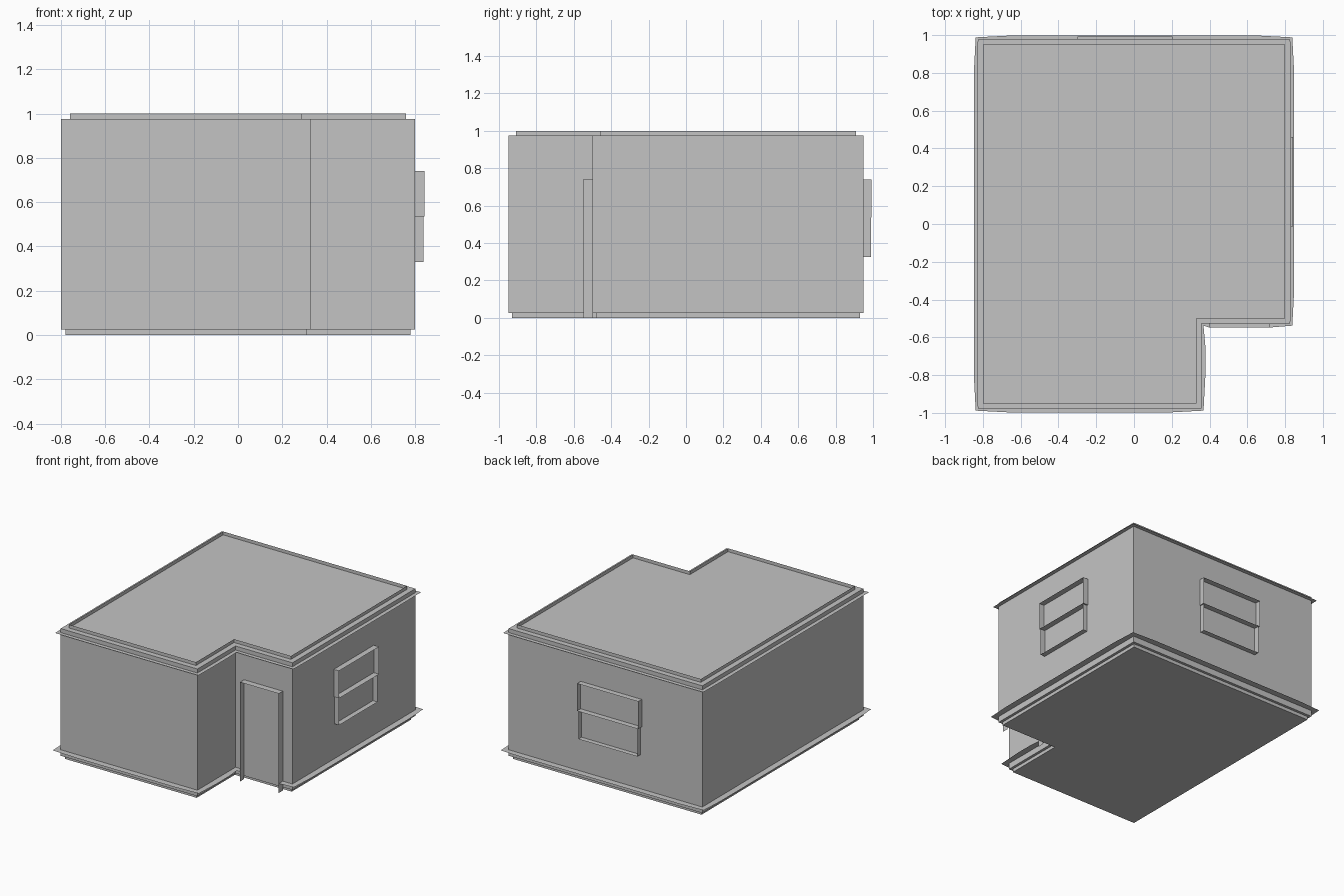
import bpy, bmesh
from mathutils import Vector

if "Cube" in bpy.data.objects:
    bpy.data.objects.remove(bpy.data.objects["Cube"])

grey = bpy.data.materials.new("plaster_grey")
grey.diffuse_color = (0.55, 0.55, 0.55, 1)
grey.use_nodes = True
grey.node_tree.nodes["Principled BSDF"].inputs["Base Color"].default_value = grey.diffuse_color

# L-shaped wall outline, counter-clockwise from the front left corner
PLAN = [Vector(p) for p in [(-.8, -.95), (.33, -.95), (.33, -.5),
                            (.8, -.5), (.8, .95), (-.8, .95)]]
DOOR_EDGE, DOOR_X = 2, (.40, .72)


def normal(a, b):
    d = (b - a).normalized()
    return Vector((d.y, -d.x))


def offset(d):
    """Outline moved outwards by d (right-angled corners)."""
    n = len(PLAN)
    return [p + d * (normal(PLAN[i - 1], p) + normal(p, PLAN[(i + 1) % n]))
            for i, p in enumerate(PLAN)]


def build(name, faces):
    bm = bmesh.new()
    for f in faces:
        bm.faces.new([bm.verts.new(v) for v in f])
    bmesh.ops.remove_doubles(bm, verts=bm.verts, dist=1e-5)
    me = bpy.data.meshes.new(name)
    bm.to_mesh(me)
    bm.free()
    me.materials.append(grey)
    ob = bpy.data.objects.new(name, me)
    bpy.context.collection.objects.link(ob)
    return ob


def ring(pts, z0, z1):
    """Upright sheet following an outline."""
    return [[(*a, z0), (*b, z0), (*b, z1), (*a, z1)]
            for a, b in zip(pts, pts[1:] + pts[:1])]


def prism(pts, z0, z1):
    return ring(pts, z0, z1) + [[(*p, z1) for p in pts],
                                [(*p, z0) for p in reversed(pts)]]


def ledge(name, z, corner, middle, door_gap=False):
    """Thin flat moulding around the walls, slightly narrower at corners."""
    out, n, faces = offset(corner), len(PLAN), []
    for i in range(n):
        j = (i + 1) % n
        a, b = PLAN[i], PLAN[j]
        d, nn = (b - a).normalized(), normal(a, b)
        if door_gap and i == DOOR_EDGE:
            l, r = (Vector((x, a.y)) for x in DOOR_X)
            runs = [(a, l, l + nn * middle, out[i]),
                    (r, b, out[j], r + nn * middle)]
        else:
            s, e = a + d * .15, b - d * .15
            so, eo = s + nn * middle, e + nn * middle
            runs = [(a, s, so, out[i]), (s, e, eo, so), (e, b, out[j], eo)]
        faces += [[(*p, z) for p in reversed(r)] for r in runs]
    build(name, faces)


def frame(name, origin, along, out, rects):
    """Thin open frames standing off a wall; rect = (u0, u1, z0, z1, depth, has_bottom)."""
    o, u, w = Vector(origin), Vector(along), Vector(out)
    faces = []
    for u0, u1, z0, z1, depth, bottom in rects:
        c = [o + u * a + Vector((0, 0, h))
             for a, h in ((u0, z0), (u1, z0), (u1, z1), (u0, z1))]
        for i, (a, b) in enumerate(zip(c, c[1:] + c[:1])):
            if i == 0 and not bottom:
                continue
            faces.append([a, b, b + w * depth, a + w * depth])
    build(name, faces)


# Body and base
build("walls", prism(PLAN, .025, .975))
build("plinth", prism(offset(-.02), 0, .025))

# Roof parapet and mouldings
build("parapet", ring(offset(-.04), .975, 1.0))
ledge("cornice", .945, .027, .03)
ledge("skirting", .07, .038, .048, door_gap=True)

# Windows: upper and lower sash on the right and back walls
frame("right_window", (.8, 0, 0), (0, 1, 0), (1, 0, 0),
      [(-.012, .46, .535, .74, .043, True), (-.004, .45, .33, .535, .038, True)])
frame("back_window", (0, .95, 0), (-1, 0, 0), (0, 1, 0),
      [(-.205, .30, .535, .74, .043, True), (-.197, .29, .325, .535, .038, True)])

# Door frame in the notch
frame("door_frame", (0, -.5, 0), (1, 0, 0), (0, -1, 0),
      [(*DOOR_X, 0, .742, .048, False)])
